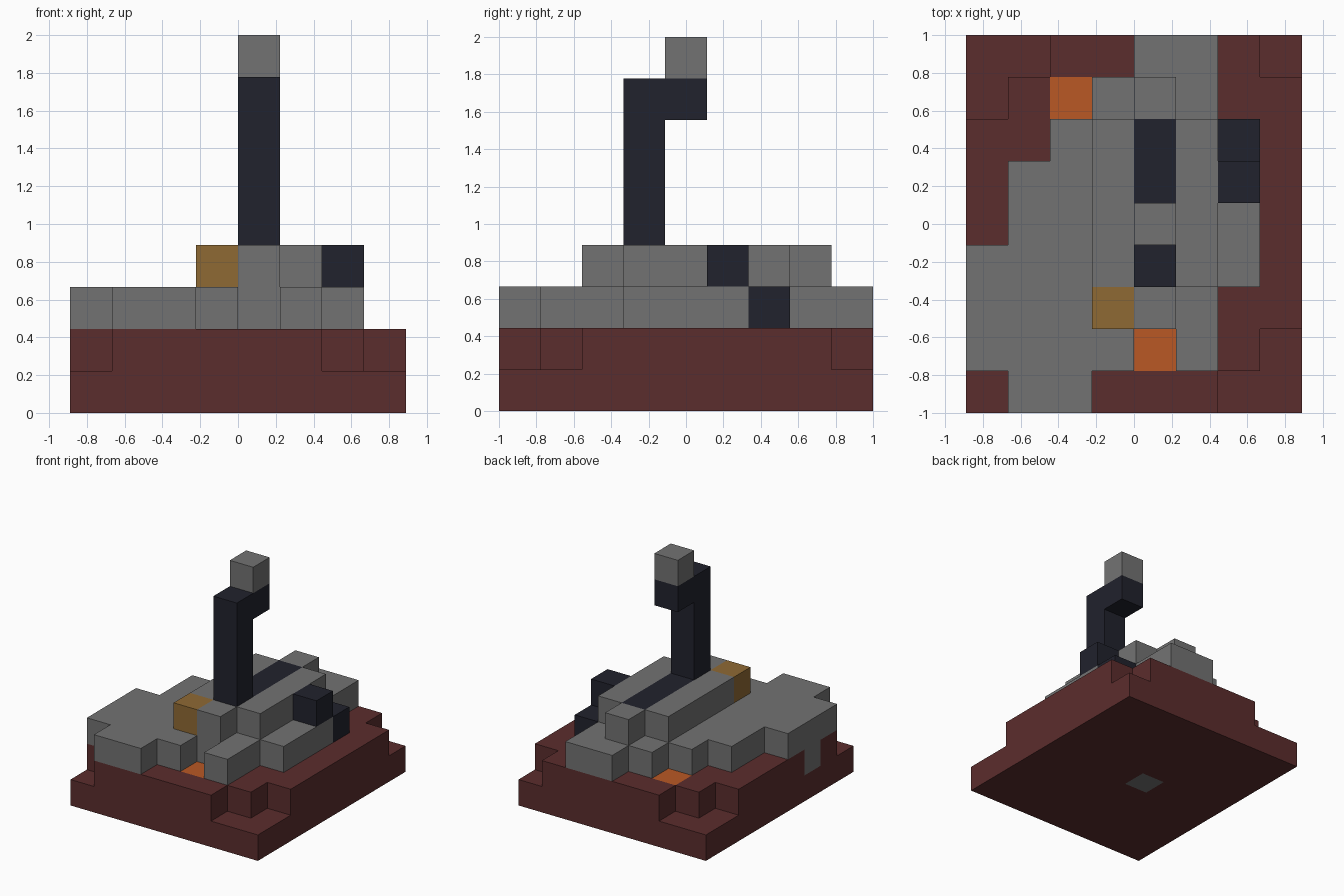
import bpy
import bmesh
from mathutils import Vector

if "Cube" in bpy.data.objects:
    bpy.data.objects.remove(bpy.data.objects["Cube"])

U = 2 / 9                          # edge of one block
ORIGIN = Vector((-4 * U, -1, 0))


def material(name, rgb):
    m = bpy.data.materials.new(name)
    m.use_nodes = True
    m.diffuse_color = (*rgb, 1)
    m.node_tree.nodes["Principled BSDF"].inputs["Base Color"].default_value = (*rgb, 1)
    return m


GREY = material("stone_grey", (.171, .171, .171))
RED = material("dark_red", (.105, .026, .026))
NAVY = material("dark_navy", (.015, .016, .026))
ORANGE = material("orange", (.49, .098, .018))
OCHRE = material("ochre", (.275, .144, .034))

# Letter of each part: name and colour
PARTS = {
    "R": ("stepped_base", RED),
    "B": ("base_plug", GREY),
    "S": ("side_plug", GREY),
    "O": ("orange_inlays", ORANGE),
    "D": ("lower_deck", GREY),
    "G": ("upper_ridge", GREY),
    "N": ("ridge_stripe", NAVY),
    "C": ("side_fitting", NAVY),
    "Y": ("ochre_block", OCHRE),
    "P": ("pole", NAVY),
    "H": ("pole_tip", GREY),
}

# Plans of the stepped layers, rows from back to front
BASE = """
..RRRRR.
.RORRRRR
RRRRRRRR
RRRRRRRR
RRRRRRRR
RRRRRRRR
SRRRRRRR
RRRRORR.
.RRRRR.."""
DECK = """
....DD..
...DDD..
..DDDDC.
.DDDDDD.
.DDDDDD.
DDDDDDD.
DDDDDD..
DDDD.D..
.DD....."""
RIDGE = """
........
....G...
...GNG..
...GNGC.
...GNG..
...GNG..
...YG...
........
........"""

cells = {}


def box(letter, lo, hi):
    for x in range(lo[0], hi[0]):
        for y in range(lo[1], hi[1]):
            for z in range(lo[2], hi[2]):
                cells[x, y, z] = letter


def plan(text, z):
    for y, row in enumerate(reversed(text.split())):
        for x, letter in enumerate(row):
            if letter != ".":
                cells[x, y, z] = letter


# Bottom slab with its plug, then the stepped layers
box("R", (0, 0, 0), (8, 9, 1))
box("B", (3, 4, 0), (4, 5, 1))
for level, text in enumerate((BASE, DECK, RIDGE), 1):
    plan(text, level)

# Pole with a short arm to the back and a tip on the arm
box("P", (4, 3, 4), (5, 4, 8))
box("P", (4, 4, 7), (5, 5, 8))
box("H", (4, 4, 8), (5, 5, 9))


def build(letter, name, mat):
    """Skin the blocks of one part, leaving out faces buried in the model."""
    bm = bmesh.new()
    for cell, owner in cells.items():
        if owner != letter:
            continue
        for axis in range(3):
            for side in (-1, 1):
                n = Vector((0, 0, 0))
                n[axis] = side
                c = Vector(cell)
                if tuple(int(v) for v in c + n) in cells:
                    continue
                a = Vector((0, 0, 0))
                a[(axis + 1) % 3] = .5
                b = n.cross(a)
                mid = c + Vector((.5, .5, .5)) + n / 2
                corners = (mid - a - b, mid + a - b, mid + a + b, mid - a + b)
                bm.faces.new([bm.verts.new(ORIGIN + p * U) for p in corners])
    bmesh.ops.remove_doubles(bm, verts=bm.verts, dist=U / 100)
    mesh = bpy.data.meshes.new(name)
    bm.to_mesh(mesh)
    bm.free()
    mesh.materials.append(mat)
    bpy.context.collection.objects.link(bpy.data.objects.new(name, mesh))


for letter, (name, mat) in PARTS.items():
    build(letter, name, mat)
